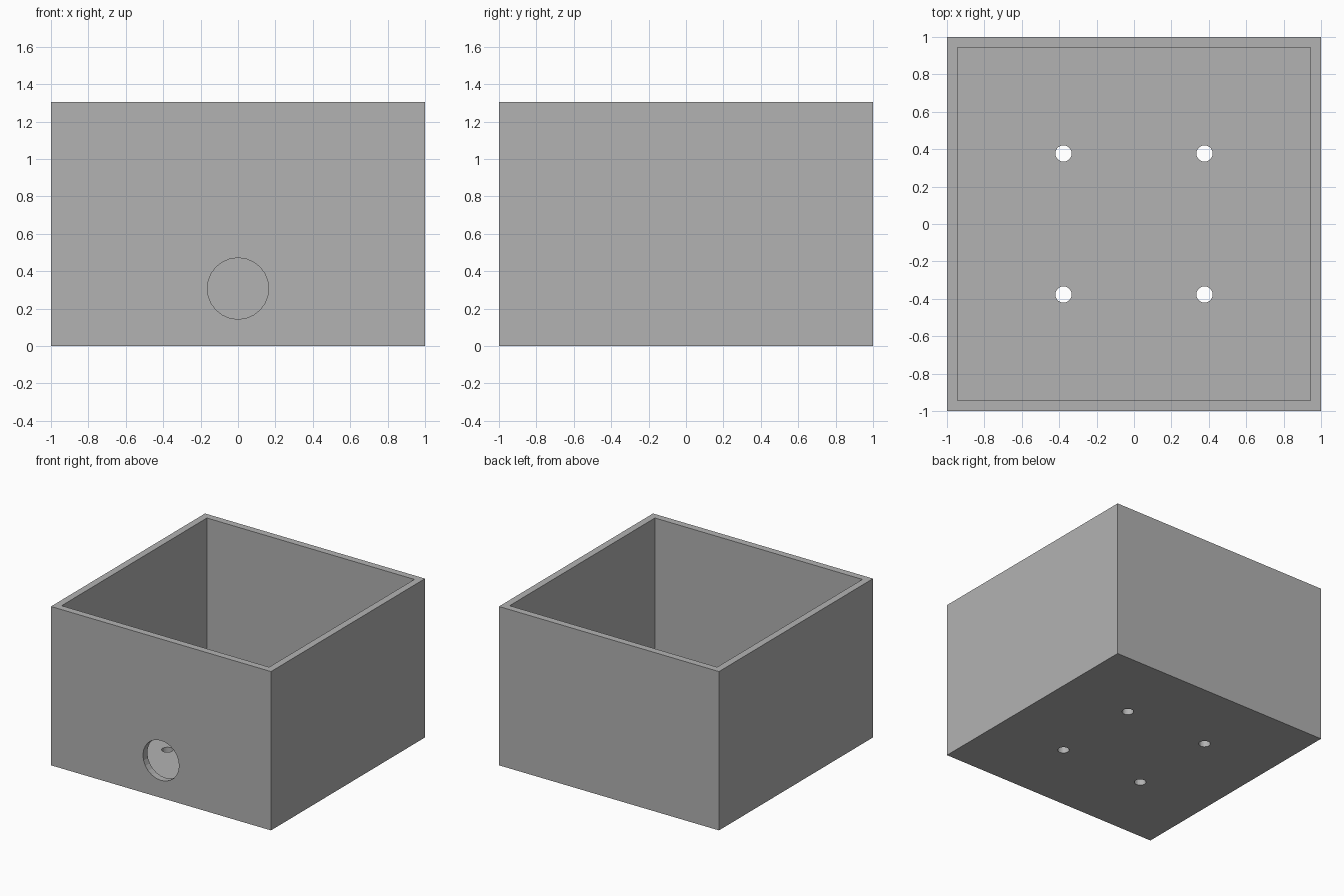
import bpy
from math import pi

if "Cube" in bpy.data.objects:
    bpy.data.objects.remove(bpy.data.objects["Cube"], do_unlink=True)

HEIGHT = 1.305
WALL = 0.057

grey = bpy.data.materials.new("plain grey")
grey.use_nodes = True
grey.diffuse_color = (0.448, 0.448, 0.448, 1)
grey.node_tree.nodes["Principled BSDF"].inputs["Base Color"].default_value = grey.diffuse_color


def block(name, width, bottom, top):
    bpy.ops.mesh.primitive_cube_add(size=1, location=(0, 0, (bottom + top) / 2))
    obj = bpy.context.object
    obj.name = name
    obj.scale = (width, width, top - bottom)
    bpy.ops.object.transform_apply(location=True, rotation=False, scale=True)
    obj.data.materials.append(grey)
    return obj


def rod(name, radius, sides, location, tilt=0):
    bpy.ops.mesh.primitive_cylinder_add(vertices=sides, radius=radius, depth=0.4,
                                        location=location, rotation=(tilt, 0, 0))
    obj = bpy.context.object
    obj.name = name
    obj.data.materials.append(grey)
    return obj


# Open box and the tools that hollow and drill it
box = block("open_box", 2, 0, HEIGHT)
cutters = [block("cavity_cutter", 2 - 2 * WALL, WALL, HEIGHT + 0.2)]

# Round opening low in the front wall
cutters.append(rod("front_hole_cutter", 0.164, 24, (0, -1, 0.307), pi / 2))

# Four drain holes in the floor
for x in (-0.377, 0.377):
    for y in (-0.377, 0.377):
        cutters.append(rod("floor_hole_cutter", 0.044, 20, (x, y, 0)))

# Cut, then discard the tools
bpy.context.view_layer.objects.active = box
for cutter in cutters:
    cut = box.modifiers.new(cutter.name, "BOOLEAN")
    cut.operation = "DIFFERENCE"
    cut.solver = "EXACT"
    cut.object = cutter
    bpy.ops.object.modifier_apply(modifier=cut.name)
    bpy.data.objects.remove(cutter, do_unlink=True)
